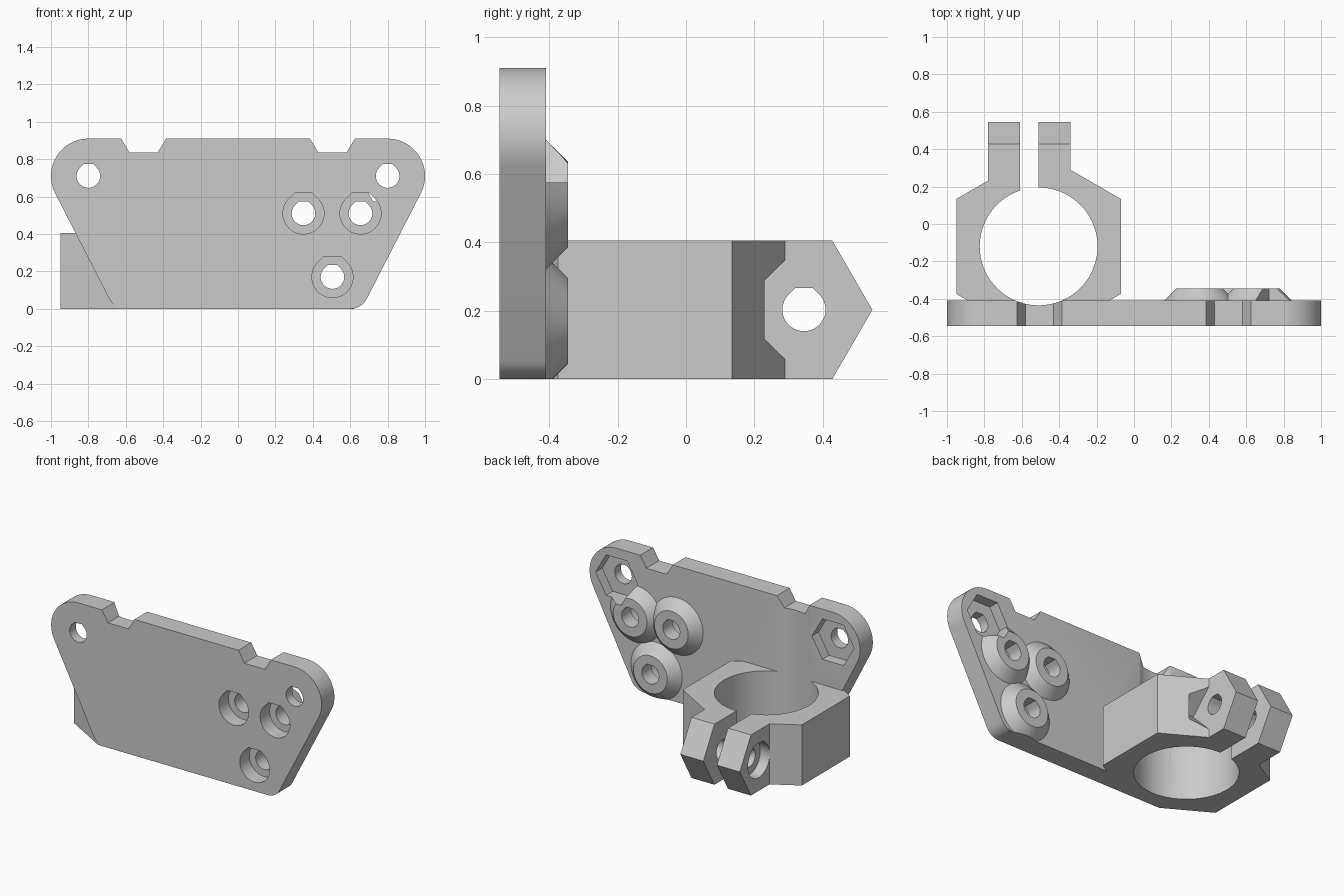
import bpy
import bmesh
import math
from mathutils import Matrix

if "Cube" in bpy.data.objects:
    bpy.data.objects.remove(bpy.data.objects["Cube"], do_unlink=True)

grey = bpy.data.materials.new("light_grey")
grey.use_nodes = True
grey.diffuse_color = (0.6, 0.6, 0.6, 1)
grey.node_tree.nodes["Principled BSDF"].inputs["Base Color"].default_value = (0.6, 0.6, 0.6, 1)

FRONT, BACK = -0.545, -0.41      # plate faces
CLAMP_H = 0.405
BX, BY = -0.51, -0.12            # clamp bore centre
EAR_Y, EAR_Z = 0.345, 0.203      # clamp screw centre
PLACE = {"x": lambda u, v, t: (t, u, v),
         "y": lambda u, v, t: (u, t, v),
         "z": lambda u, v, t: (u, v, t)}


def finish(name, bm):
    bmesh.ops.recalc_face_normals(bm, faces=bm.faces[:])
    mesh = bpy.data.meshes.new(name)
    bm.to_mesh(mesh)
    bm.free()
    mesh.materials.append(grey)
    obj = bpy.data.objects.new(name, mesh)
    bpy.context.collection.objects.link(obj)
    return obj


def prism(name, outline, axis, a, b):
    """Extrude a 2D outline along an axis from a to b."""
    bm = bmesh.new()
    low, high = [[bm.verts.new(PLACE[axis](u, v, t)) for u, v in outline] for t in (a, b)]
    bm.faces.new(low)
    bm.faces.new(high)
    for i in range(len(low)):
        j = (i + 1) % len(low)
        bm.faces.new((low[i], low[j], high[j], high[i]))
    return finish(name, bm)


def arc(cx, cy, r, start, end, steps):
    return [(cx + r * math.cos(math.radians(start + (end - start) * i / steps)),
             cy + r * math.sin(math.radians(start + (end - start) * i / steps)))
            for i in range(steps + 1)]


def polygon(cx, cy, r, n, start=0):
    return arc(cx, cy, r, start, start + 360, n)[:-1]


def flat_top_hole(cx, cz, r):
    """Round hole whose top is flattened for printing."""
    t = r * math.tan(math.pi / 8)
    return arc(cx, cz, r, 135, 405, 36) + [(cx + t, cz + r), (cx - t, cz + r)]


def rect(u0, v0, u1, v1):
    return [(u0, v0), (u1, v0), (u1, v1), (u0, v1)]


def combine(tool, operation):
    mod = body.modifiers.new(operation, "BOOLEAN")
    mod.operation = operation
    mod.solver = "EXACT"
    mod.object = tool
    bpy.context.view_layer.objects.active = body
    bpy.ops.object.modifier_apply(modifier=mod.name)
    bpy.data.objects.remove(tool, do_unlink=True)


def cut(outline, axis, a, b):
    combine(prism("cutter", outline, axis, a, b), "DIFFERENCE")


# Plate: rounded corners, sloping sides and two notches in the top edge
half = arc(0.6, 0.1, 0.1, -90, -27.1, 8) + arc(0.8, 0.71, 0.2, -27.1, 90, 18)
half += [(0.625, 0.91), (0.58, 0.835), (0.43, 0.835), (0.385, 0.91)]
body = prism("mounting_plate_with_clamp",
             half + [(-x, z) for x, z in reversed(half)], "y", FRONT, BACK)

# Clamp block: hexagon cut off at the plate front
R = 0.508
s = R * math.cos(math.pi / 6)
nose = (BY - R - FRONT) * -math.sqrt(3)
combine(prism("clamp_block",
              [(BX + s, BY - R / 2), (BX + s, BY + R / 2), (BX, BY + R),
               (BX - s, BY + R / 2), (BX - s, BY - R / 2),
               (BX - nose, FRONT), (BX + nose, FRONT)], "z", 0, CLAMP_H), "UNION")

# Clamp ears with pointed ends
combine(prism("clamp_ears",
              [(0.1, 0), (0.428, 0), (0.545, CLAMP_H / 2), (0.428, CLAMP_H), (0.1, CLAMP_H)],
              "x", -0.78, -0.34), "UNION")

# Conical screw bosses on the back
screws = [(0.35, 0.51), (0.655, 0.51), (0.505, 0.17)]
for x, z in screws:
    bm = bmesh.new()
    bmesh.ops.create_cone(bm, cap_ends=True, segments=48, radius1=0.205, radius2=0.125, depth=0.08,
                          matrix=Matrix.Translation((x, -0.385, z)) @ Matrix.Rotation(-math.pi / 2, 4, "X"))
    combine(finish("screw_boss", bm), "UNION")
cut(rect(0, -0.2, 1, 0), "y", -0.6, -0.2)

# Bore and slot of the clamp; the bore also grooves the plate
cut(polygon(BX, BY, 0.315, 72), "z", -0.1, 1.1)
cut(rect(-0.61, BY, -0.51, 0.7), "z", -0.1, 0.6)

# Screw holes with counterbores from the front
for x, z in screws:
    cut(flat_top_hole(x, z, 0.063), "y", -0.7, -0.2)
    cut(flat_top_hole(x, z, 0.11), "y", -0.7, -0.445)

# Corner holes with hexagonal nut pockets at the back
for x in (-0.8, 0.8):
    cut(flat_top_hole(x, 0.71, 0.063), "y", -0.7, -0.3)
    cut(polygon(x, 0.71, 0.156, 6), "y", -0.48, -0.2)

# Clamp screw: through hole, head recess, and square nut clearance
cut(flat_top_hole(EAR_Y, EAR_Z, 0.063), "x", -1.1, -0.2)
cut(flat_top_hole(EAR_Y, EAR_Z, 0.115), "x", -1.1, -0.71)
cut(polygon(EAR_Y, EAR_Z, 0.2, 4), "x", -0.34, -0.235)

# Smooth rounded surfaces, keep edges sharp
bpy.ops.object.select_all(action="DESELECT")
body.select_set(True)
bpy.context.view_layer.objects.active = body
bpy.ops.object.shade_smooth_by_angle(angle=math.radians(25))
